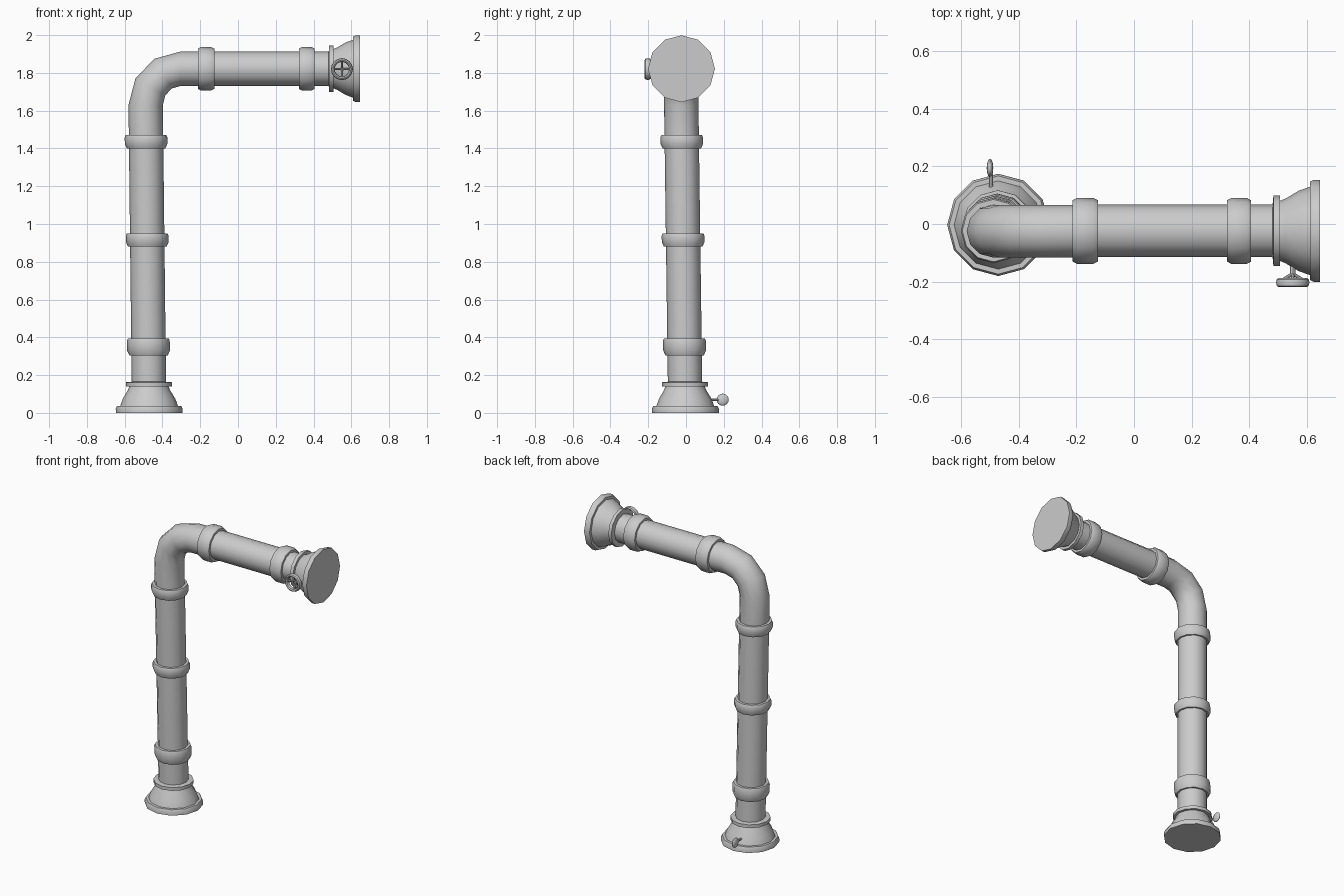
import bpy, bmesh, math
from mathutils import Vector

if "Cube" in bpy.data.objects:
    bpy.data.objects.remove(bpy.data.objects["Cube"])

metal = bpy.data.materials.new("grey metal")
metal.use_nodes = True
GREY = (0.6, 0.6, 0.6, 1)
metal.diffuse_color = GREY
metal.node_tree.nodes["Principled BSDF"].inputs["Base Color"].default_value = GREY
SIDES = 12


def finish(name, bm):
    bmesh.ops.recalc_face_normals(bm, faces=bm.faces)
    mesh = bpy.data.meshes.new(name)
    bm.to_mesh(mesh)
    bm.free()
    mesh.materials.append(metal)
    obj = bpy.data.objects.new(name, mesh)
    bpy.context.collection.objects.link(obj)
    bpy.ops.object.select_all(action='DESELECT')
    obj.select_set(True)
    bpy.context.view_layer.objects.active = obj
    bpy.ops.object.shade_smooth_by_angle(angle=math.radians(40))


def tube(name, rings, sides=SIDES):
    """Skin rings of (centre, angle of the axis above +x, radius); cap both ends."""
    bm = bmesh.new()
    loops = []
    for centre, tilt, radius in rings:
        across = Vector((-math.sin(tilt), 0, math.cos(tilt)))
        side = Vector((0, 1, 0))
        steps = [math.tau * i / sides for i in range(sides)]
        loops.append([bm.verts.new(Vector(centre) + radius * (across * math.cos(a) + side * math.sin(a)))
                      for a in steps])
    for low, high in zip(loops, loops[1:]):
        for i in range(sides):
            j = (i + 1) % sides
            bm.faces.new((low[i], low[j], high[j], high[i]))
    bm.faces.new(loops[0])
    bm.faces.new(loops[-1])
    finish(name, bm)


def riser(z):
    """Slightly leaning centre line of the upright pipe."""
    return Vector((-0.47 - 0.0115 * z, -0.003 - 0.0135 * z, z))


def arm(x):
    return Vector((x, -0.024, 1.822))


def upright(name, profile):
    tube(name, [(riser(z), math.pi / 2, r) for z, r in profile])


def level(name, profile):
    tube(name, [(arm(x), 0, r) for x, r in profile])


def rod(name, start, end, radius):
    start, end = Vector(start), Vector(end)
    bm = bmesh.new()
    bmesh.ops.create_cone(bm, cap_ends=True, segments=8, radius1=radius, radius2=radius,
                          depth=(end - start).length)
    bm.transform((end - start).to_track_quat('Z', 'Y').to_matrix().to_4x4())
    bmesh.ops.translate(bm, verts=bm.verts, vec=(start + end) / 2)
    finish(name, bm)


# Main pipe with its bend
BEND = 0.185
path = [(riser(z), math.pi / 2, 0.091) for z in (0.15, 0.9, 1.43)]
start = riser(1.63)
for i in range(4):
    a = math.radians(30 * i)
    centre = start + Vector((BEND * (1 - math.cos(a)), 0, (1.822 - 1.63) * math.sin(a)))
    path.append((centre, math.pi / 2 - a, 0.091))
path += [(arm(x), 0, 0.091) for x in (-0.17, 0.36, 0.5)]
tube("pipe", path)

# Collars on the upright and on the arm
for i, (low, high) in enumerate([(0.305, 0.395), (0.88, 0.95), (1.4, 1.47)]):
    upright(f"riser_collar_{i + 1}",
            [(low, 0.09), (low, 0.102), (low + 0.025, 0.113), (high - 0.012, 0.113), (high, 0.108), (high, 0.09)])
for i, (low, high) in enumerate([(-0.213, -0.125), (0.322, 0.406)]):
    level(f"arm_collar_{i + 1}",
          [(low, 0.09), (low, 0.106), (low + 0.015, 0.114), (high - 0.015, 0.114), (high, 0.106), (high, 0.09)])

# Flared ends: foot on the ground and mouth on the arm
flare = [(0, 0.177), (0.022, 0.177), (0.036, 0.17), (0.036, 0.153), (0.075, 0.139),
         (0.12, 0.112), (0.14, 0.104), (0.14, 0.122), (0.162, 0.122), (0.165, 0.09)]
upright("foot_flange", flare)
level("mouth_flange", [(0.645 - d, r) for d, r in flare])

# Valve wheel on the front of the mouth
hub = Vector((0.55, -0.172, 1.82))
bm = bmesh.new()
loops = []
for i in range(16):
    a = math.tau * i / 16
    out = Vector((math.cos(a), 0, math.sin(a)))
    loops.append([bm.verts.new(hub + Vector((0, -0.031, 0)) + out * (0.048 + 0.01 * math.cos(b))
                               + Vector((0, 0.016 * math.sin(b), 0)))
                  for b in [math.tau * k / 8 for k in range(8)]])
for i in range(16):
    for k in range(8):
        n, m = (i + 1) % 16, (k + 1) % 8
        bm.faces.new((loops[i][k], loops[n][k], loops[n][m], loops[i][m]))
finish("valve_wheel", bm)
rod("valve_stem", hub + Vector((0, 0.05, 0)), hub - Vector((0, 0.006, 0)), 0.01)
for i in range(4):
    a = math.tau * i / 4
    rod(f"valve_spoke_{i + 1}", hub,
        hub + Vector((0.047 * math.cos(a), -0.03, 0.047 * math.sin(a))), 0.006)

# Small tap handle on the back of the foot
rod("tap_stem", (-0.495, 0.1, 0.07), (-0.495, 0.175, 0.07), 0.007)
bm = bmesh.new()
bmesh.ops.create_uvsphere(bm, u_segments=12, v_segments=8, radius=0.032)
bmesh.ops.scale(bm, vec=(0.36, 1, 1), verts=bm.verts)
bmesh.ops.translate(bm, vec=(-0.499, 0.194, 0.07), verts=bm.verts)
finish("tap_handle", bm)
